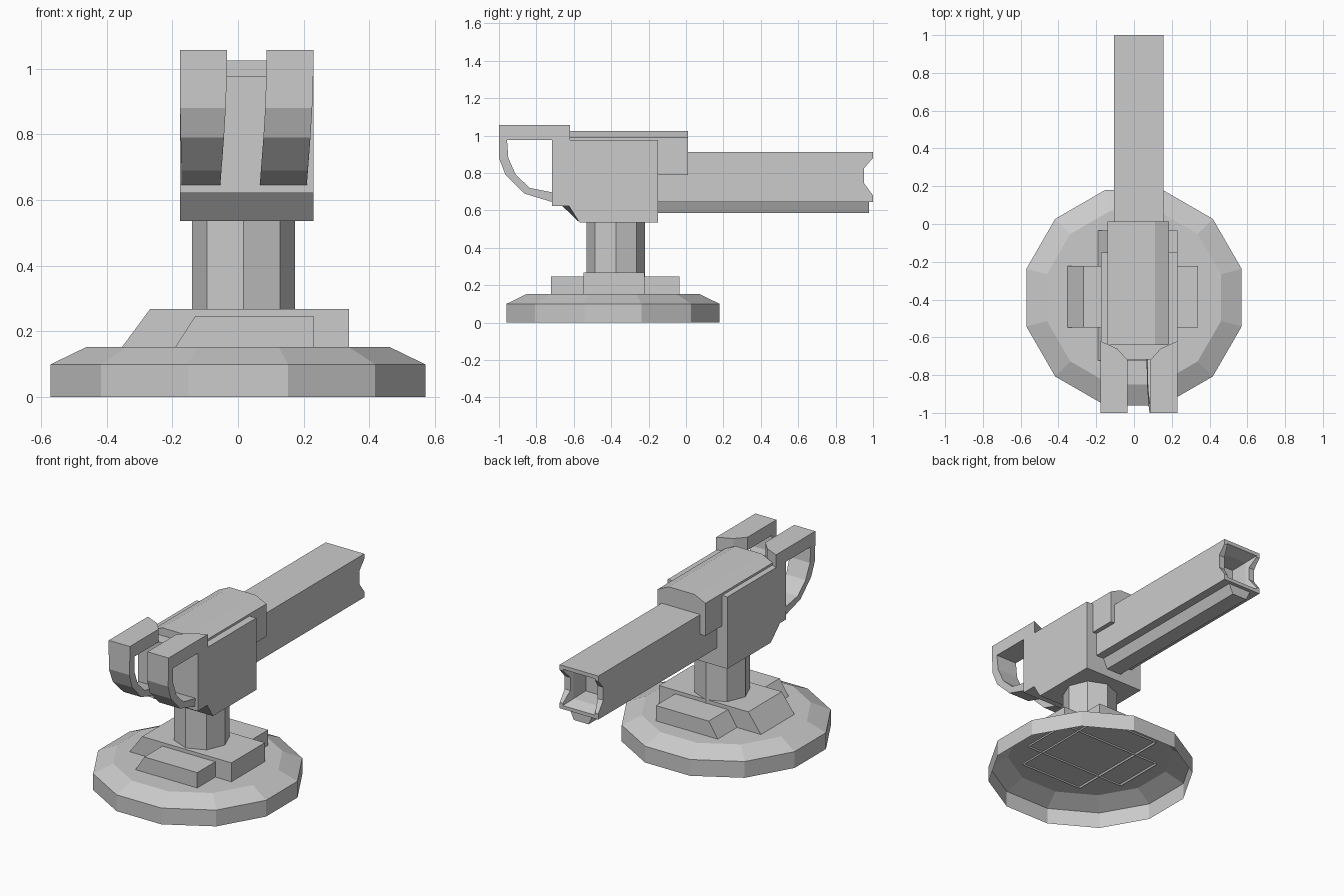
import bpy, bmesh, math

if "Cube" in bpy.data.objects:
    bpy.data.objects.remove(bpy.data.objects["Cube"])

CX = 0.026  # centre line of the gun assembly


def loft(name, loops, cap_start=True, cap_end=True):
    """Skin a stack of equal-length loops into one mesh object."""
    bm = bmesh.new()
    rings = [[bm.verts.new(p) for p in loop] for loop in loops]
    n = len(rings[0])
    for a, b in zip(rings, rings[1:]):
        for i in range(n):
            j = (i + 1) % n
            bm.faces.new((a[i], a[j], b[j], b[i]))
    if cap_start:
        bm.faces.new(rings[0][::-1])
    if cap_end:
        bm.faces.new(rings[-1])
    bmesh.ops.recalc_face_normals(bm, faces=bm.faces)
    me = bpy.data.meshes.new(name)
    bm.to_mesh(me)
    bm.free()
    ob = bpy.data.objects.new(name, me)
    bpy.context.collection.objects.link(ob)
    return ob


def ring(cx, cy, r, z, n, phase=0.0):
    return [(cx + r * math.cos(phase + 2 * math.pi * i / n),
             cy + r * math.sin(phase + 2 * math.pi * i / n), z) for i in range(n)]


def along_x(name, yz, x0, x1):
    return loft(name, [[(x, y, z) for y, z in yz] for x in (x0, x1)])


def along_y(name, xz, y0, y1):
    return loft(name, [[(x, y, z) for x, z in xz] for y in (y0, y1)])


def cut(ob, cutter):
    cutter.hide_render = True
    cutter.hide_set(True)
    m = ob.modifiers.new("cut", "BOOLEAN")
    m.operation, m.solver, m.object = "DIFFERENCE", "EXACT", cutter


# Twelve-sided base, open underneath
P = math.radians(15)
loft("base", [ring(0, -0.39, 0.59, 0, 12, P), ring(0, -0.39, 0.59, 0.10, 12, P),
              ring(0, -0.39, 0.477, 0.153, 12, P)], cap_start=False)


# Two crossed foot blocks, sloped on the left, open underneath
def foot(name, x0, x0_top, x1, y0, y1, top):
    def rect(x, z):
        return [(x, y0, z), (x1, y0, z), (x1, y1, z), (x, y1, z)]
    loft(name, [rect(x0, 0.143), rect(x0_top, top)], cap_start=False)


foot("foot_wide", -0.36, -0.267, 0.338, -0.547, -0.222, 0.269)
foot("foot_long", -0.197, -0.13, 0.229, -0.722, -0.035, 0.247)

# Octagonal column
loft("column", [ring(0.017, -0.375, 0.157, z, 8) for z in (0.24, 0.54)])


# Receiver body with a stepped, slanted lower front edge
def body_side(x, step):
    return [(x, y, z) for y, z in ((-0.717, 0.977), (-0.717, 0.622), (step, 0.622),
                                   (-0.57, 0.536), (-0.15, 0.536), (-0.15, 0.977))]


loft("body", [body_side(-0.176, -0.66), body_side(0.229, -0.625)])

# Slide on top with chamfered shoulders
along_y("slide", [(-0.14, 0.79), (0.184, 0.79), (0.184, 0.99), (0.11, 1.025),
                  (-0.066, 1.025), (-0.14, 0.99)], -0.64, 0.012)

# Square barrel with notched sides and a hollow muzzle
barrel = along_x("barrel", [(-0.3, 0.645), (1, 0.645), (1, 0.68), (0.952, 0.745),
                            (0.952, 0.825), (1, 0.88), (1, 0.912), (-0.3, 0.912)],
                 -0.105, 0.157)


def bore(y, hx, hz):
    return [(CX + sx * hx, y, 0.778 + sz * hz)
            for sx, sz in ((-1, -1), (1, -1), (1, 1), (-1, 1))]


cut(barrel, loft("muzzle_cutter", [bore(1.02, 0.116, 0.118), bore(0.93, 0.085, 0.088),
                                   bore(0.82, 0.08, 0.082)]))

# Tapered rail under the barrel
along_y("under_rail", [(CX - 0.08, 0.65), (CX - 0.05, 0.586),
                       (CX + 0.05, 0.586), (CX + 0.08, 0.65)], -0.2, 0.978)

# Pair of curved grips: a flat top bar and a faceted bow each
BOW_OUT = [(-1, 0.979), (-1, 0.88), (-0.965, 0.79), (-0.865, 0.69), (-0.70, 0.64)]
BOW_IN = [(-0.957, 0.979), (-0.95, 0.88), (-0.91, 0.79), (-0.835, 0.72), (-0.70, 0.693)]
for side, tag in ((-1, "left"), (1, "right")):
    outer, mid, inner = (CX + side * d for d in (0.203, 0.115, 0.06))
    plan = [(outer, -1), (inner, -1), (inner, -0.72), (mid, -0.66), (outer, -0.62)]
    loft("grip_bar_" + tag, [[(x, y, z) for x, y in plan] for z in (0.977, 1.056)])

    # lower end of the bow leans slightly to the left
    def lean(x, z):
        still = side < 0 and x == outer
        return x + (0.006 if still else -0.02) * min(1, max(0, (0.979 - z) / 0.33)) ** 1.5

    sections = []
    for (yo, zo), (yi, zi) in zip(BOW_OUT, BOW_IN):
        sections.append([(lean(outer, zo), yo, zo), (lean(inner, zo), yo, zo),
                         (lean(inner, zi), yi, zi), (lean(outer, zi), yi, zi)])
    loft("grip_bow_" + tag, sections)
